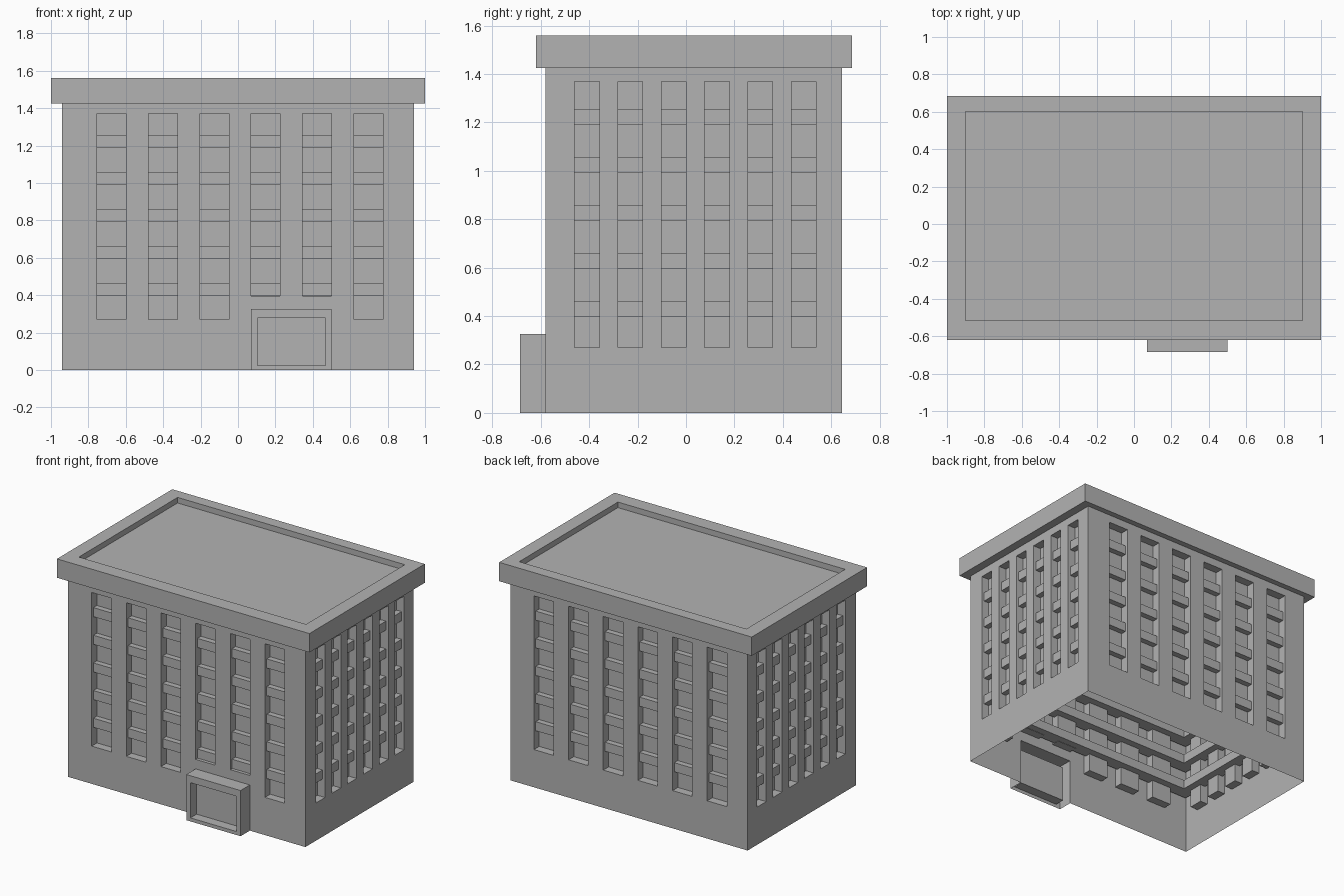
import bpy
import bmesh
from mathutils import Vector

if "Cube" in bpy.data.objects:
    bpy.data.objects.remove(bpy.data.objects["Cube"], do_unlink=True)

grey = bpy.data.materials.new("concrete_grey")
grey.use_nodes = True
colour = (0.45, 0.45, 0.45, 1)
grey.diffuse_color = colour
grey.node_tree.nodes["Principled BSDF"].inputs["Base Color"].default_value = colour

X, FRONT, BACK = 0.94, -0.58, 0.645   # wall planes
WALL_TOP = 1.43
SILL, HEAD = 0.27, 1.37
UP = Vector((0, 0, 1))


def finish(name, bm):
    bmesh.ops.remove_doubles(bm, verts=bm.verts, dist=0.0001)
    mesh = bpy.data.meshes.new(name)
    bm.to_mesh(mesh)
    bm.free()
    mesh.materials.append(grey)
    obj = bpy.data.objects.new(name, mesh)
    bpy.context.collection.objects.link(obj)
    return obj


def face(bm, points):
    bm.faces.new([bm.verts.new(p) for p in points])


def panel(bm, start, along, width, height, pockets, depth, door=None):
    """Thin wall with box pockets (a, b, z0, z1) pushed inwards; door leaves a gap below."""
    start, along = Vector(start), Vector(along)
    inward = UP.cross(along)

    def quad(a, b, z0, z1, d=0):
        return [start + along * s + UP * z + inward * d
                for s, z in ((a, z0), (b, z0), (b, z1), (a, z1))]

    cuts = sorted({0, width} | {s for p in pockets for s in p[:2]})
    for a, b in zip(cuts, cuts[1:]):
        mid = (a + b) / 2
        base = door[2] if door and door[0] < mid < door[1] else 0
        hole = next((p for p in pockets if p[0] < mid < p[1]), None)
        if not hole:
            face(bm, quad(a, b, base, height))
            continue
        z0, z1 = hole[2:]
        face(bm, quad(a, b, base, z0))
        face(bm, quad(a, b, z1, height))
        outer, inner = quad(a, b, z0, z1), quad(a, b, z0, z1, depth)
        face(bm, inner)
        for k in range(4):
            n = (k + 1) % 4
            face(bm, (outer[k], outer[n], inner[n], inner[k]))


def loft(name, rings, closed):
    """Join rectangles (x0, x1, y0, y1, z) in order, looping round or capping the ends."""
    bm = bmesh.new()
    loops = [[bm.verts.new(p) for p in ((x0, y0, z), (x1, y0, z), (x1, y1, z), (x0, y1, z))]
             for x0, x1, y0, y1, z in rings]
    pairs = list(zip(loops, loops[1:])) + ([(loops[-1], loops[0])] if closed else [])
    for low, high in pairs:
        for k in range(4):
            n = (k + 1) % 4
            bm.faces.new((low[k], low[n], high[n], high[k]))
    if not closed:
        bm.faces.new(loops[0][::-1])
        bm.faces.new(loops[-1])
    return finish(name, bm)


def columns(first, step, width):
    return [(first + i * step, first + i * step + width, SILL, HEAD) for i in range(6)]


# Outer walls with tall window recesses
long_side = columns(0.187, 0.2745, 0.155)
short_side = columns(0.12, 0.179, 0.102)
front_side = [(a, b, 0.395 if i in (3, 4) else z0, z1)
              for i, (a, b, z0, z1) in enumerate(long_side)]
door_gap = (front_side[3][0], front_side[4][1], 0.325)
DEEP = 0.06
length = BACK - FRONT
walls = bmesh.new()
panel(walls, (-X, FRONT, 0), (1, 0, 0), 2 * X, WALL_TOP, front_side, DEEP, door_gap)
panel(walls, (X, BACK, 0), (-1, 0, 0), 2 * X, WALL_TOP, long_side, DEEP)
panel(walls, (X, FRONT, 0), (0, 1, 0), length, WALL_TOP, short_side, DEEP)
mirrored = [(length - b, length - a, z0, z1) for a, b, z0, z1 in short_side]
panel(walls, (-X, BACK, 0), (0, -1, 0), length, WALL_TOP, mirrored, DEEP)
finish("walls", walls)


# Floor bands crossing the window recesses
def inset(d, z):
    return (-X + d, X - d, FRONT + d, BACK - d, z)


for i in range(5):
    z0 = 0.397 + i * 0.198
    z1 = z0 + 0.065
    loft(f"floor_band_{i + 1}",
         [inset(0.02, z0), inset(0.02, z1), inset(0.11, z1), inset(0.11, z0)], True)

# Roof slab with a sunken deck
edge = (-1, 1, -0.62, 0.685)
deck = (-0.9, 0.9, -0.515, 0.602)
loft("roof", [(*edge, 1.425), (*edge, 1.56), (*deck, 1.56), (*deck, 1.52)], False)

# Entrance porch, open behind and below
porch = bmesh.new()
x0, x1, y0, top = 0.07, 0.5, -0.685, 0.327
panel(porch, (x0, y0, 0), (1, 0, 0), x1 - x0, top, [(0.033, 0.397, 0.025, 0.277)], 0.07)
panel(porch, (x1, y0, 0), (0, 1, 0), FRONT - y0, top, [], 0)
panel(porch, (x0, FRONT, 0), (0, -1, 0), FRONT - y0, top, [], 0)
face(porch, ((x0, y0, top), (x1, y0, top), (x1, FRONT, top), (x0, FRONT, top)))
finish("entrance_porch", porch)
